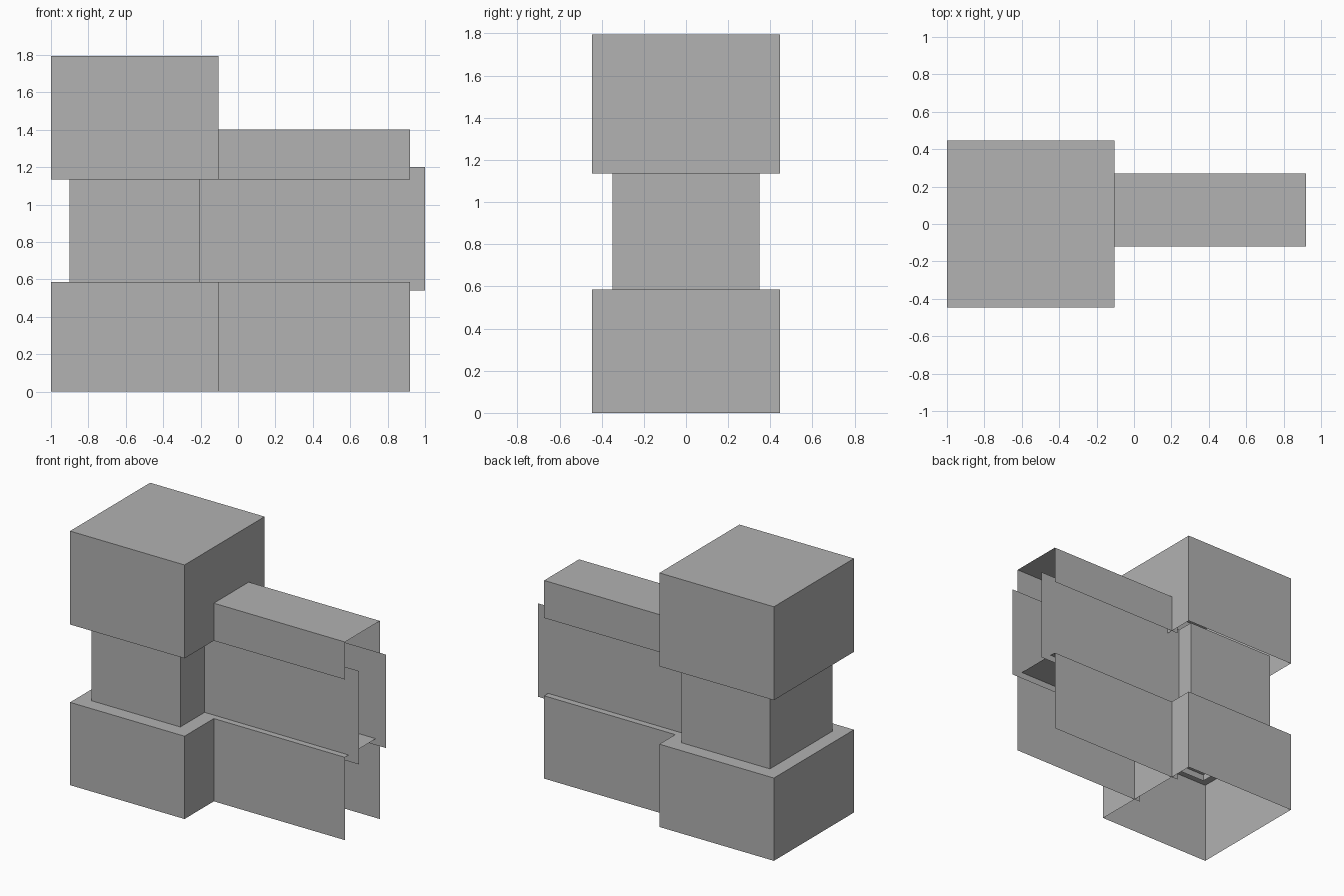
import bpy
import bmesh

if "Cube" in bpy.data.objects:
    bpy.data.objects.remove(bpy.data.objects["Cube"])

grey = bpy.data.materials.new("plain grey")
grey.diffuse_color = (0.445, 0.445, 0.445, 1.0)
grey.use_nodes = True
grey.node_tree.nodes["Principled BSDF"].inputs["Base Color"].default_value = grey.diffuse_color


def shell(name, x, y, z, open_sides):
    """Thin-skinned box with the listed sides left open."""
    bm = bmesh.new()
    bmesh.ops.create_cube(bm, size=1.0)
    bm.normal_update()
    axes = {"right": (0, 1), "left": (0, -1), "top": (2, 1), "bottom": (2, -1)}
    gone = [f for f in bm.faces
            if any(f.normal[a] * s > 0.9 for a, s in (axes[k] for k in open_sides))]
    bmesh.ops.delete(bm, geom=gone, context='FACES')
    for v in bm.verts:
        for i, (lo, hi) in enumerate((x, y, z)):
            v.co[i] = hi if v.co[i] > 0 else lo
    mesh = bpy.data.meshes.new(name)
    bm.to_mesh(mesh)
    bm.free()
    mesh.materials.append(grey)
    obj = bpy.data.objects.new(name, mesh)
    bpy.context.collection.objects.link(obj)
    return obj


# Storey heights; the recessed storey overlaps its neighbours
LOWER, MIDDLE, UPPER, WING_TOP = (0, 0.585), (0.54, 1.2), (1.135, 1.795), (1.135, 1.4)

# Square tower: two wide storeys with a narrower neck between
tower_x, tower_y = (-1.0, -0.105), (-0.447, 0.447)
shell("tower_lower_storey", tower_x, tower_y, LOWER, ["bottom"])
shell("tower_neck", (-0.9, -0.207), (-0.348, 0.348), MIDDLE, ["top", "bottom"])
shell("tower_upper_storey", tower_x, tower_y, UPPER, ["bottom"])

# Long wing: roofed storeys open at both ends, running a little into the tower
wing_x, wing_y = (-0.155, 0.92), (-0.12, 0.27)
ends = ["left", "right", "bottom"]
shell("wing_lower_storey", wing_x, wing_y, LOWER, ends)
shell("wing_middle_walls", (-0.255, 1.0), (-0.077, 0.225), MIDDLE, ends + ["top"])
shell("wing_upper_storey", wing_x, wing_y, WING_TOP, ends)
